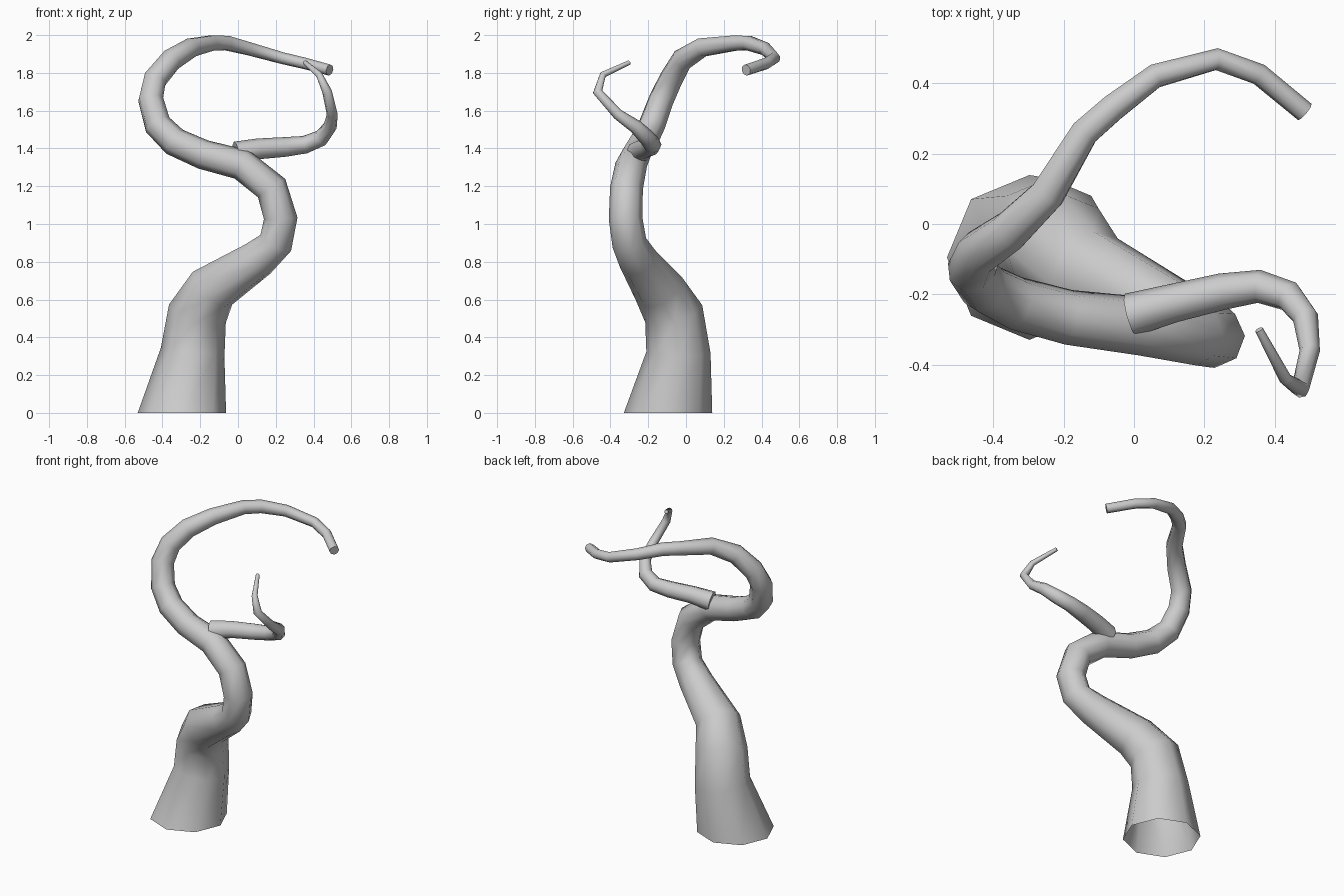
import bpy, bmesh, math
from mathutils import Vector

SIDES = 8


def tube(name, path, start_dir=None, cap_start=False):
    """Sweep a tapering octagon along (x, y, z, radius) points."""
    pts = [Vector(p[:3]) for p in path]
    bm = bmesh.new()
    rings = []
    last, axis = None, Vector((1, 0, 0))
    for i, p in enumerate(pts):
        a = (p - pts[i - 1]).normalized() if i else Vector()
        b = (pts[i + 1] - p).normalized() if i < len(pts) - 1 else Vector()
        t = (a + b).normalized()
        if i == 0 and start_dir:
            t = Vector(start_dir).normalized()
        if last is None:
            if abs(t.x) > 0.8:
                axis = Vector((0, 1, 0))
        else:
            axis = last.rotation_difference(t) @ axis
        axis = (axis - t * axis.dot(t)).normalized()
        side = t.cross(axis)
        last = t
        ring = []
        for k in range(SIDES):
            ang = 2 * math.pi * k / SIDES
            ring.append(bm.verts.new(p + path[i][3] * (axis * math.cos(ang) + side * math.sin(ang))))
        rings.append(ring)
    for r0, r1 in zip(rings, rings[1:]):
        for k in range(SIDES):
            n = (k + 1) % SIDES
            bm.faces.new((r0[k], r0[n], r1[n], r1[k]))
    bm.faces.new(rings[-1])
    if cap_start:
        bm.faces.new(rings[0][::-1])
    me = bpy.data.meshes.new(name)
    bm.to_mesh(me)
    bm.free()
    ob = bpy.data.objects.new(name, me)
    bpy.context.collection.objects.link(ob)
    bpy.context.view_layer.objects.active = ob
    bpy.ops.object.select_all(action='DESELECT')
    ob.select_set(True)
    bpy.ops.object.shade_smooth_by_angle(angle=math.radians(60))
    return ob


# Winding trunk, open at the ground
tube("trunk", [
    (-0.297, -0.095, 0.0, 0.234), (-0.24, -0.04, 0.32, 0.17),
    (-0.215, -0.065, 0.525, 0.158), (-0.135, -0.145, 0.66, 0.138),
    (0.105, -0.255, 0.815, 0.105), (0.20, -0.30, 0.90, 0.092),
    (0.226, -0.32, 1.03, 0.089), (0.178, -0.315, 1.19, 0.087),
    (0.02, -0.29, 1.315, 0.084), (-0.185, -0.265, 1.368, 0.079),
    (-0.335, -0.225, 1.435, 0.077), (-0.425, -0.18, 1.525, 0.073),
    (-0.462, -0.13, 1.66, 0.069), (-0.44, -0.08, 1.765, 0.065),
    (-0.352, -0.02, 1.87, 0.060), (-0.245, 0.085, 1.935, 0.052),
    (-0.14, 0.26, 1.958, 0.043), (-0.06, 0.33, 1.958, 0.041),
    (0.06, 0.42, 1.927, 0.036), (0.235, 0.468, 1.878, 0.032),
    (0.355, 0.425, 1.85, 0.031), (0.485, 0.318, 1.815, 0.03),
], start_dir=(0, 0, 1))

# Side branch curling forward and up
tube("side_branch", [
    (-0.01, -0.258, 1.375, 0.062), (0.11, -0.225, 1.398, 0.055),
    (0.25, -0.192, 1.408, 0.052), (0.355, -0.177, 1.42, 0.047),
    (0.44, -0.205, 1.455, 0.044), (0.487, -0.265, 1.515, 0.037),
    (0.499, -0.36, 1.58, 0.029), (0.472, -0.468, 1.70, 0.026),
    (0.43, -0.44, 1.79, 0.018), (0.355, -0.30, 1.855, 0.012),
], cap_start=True)
